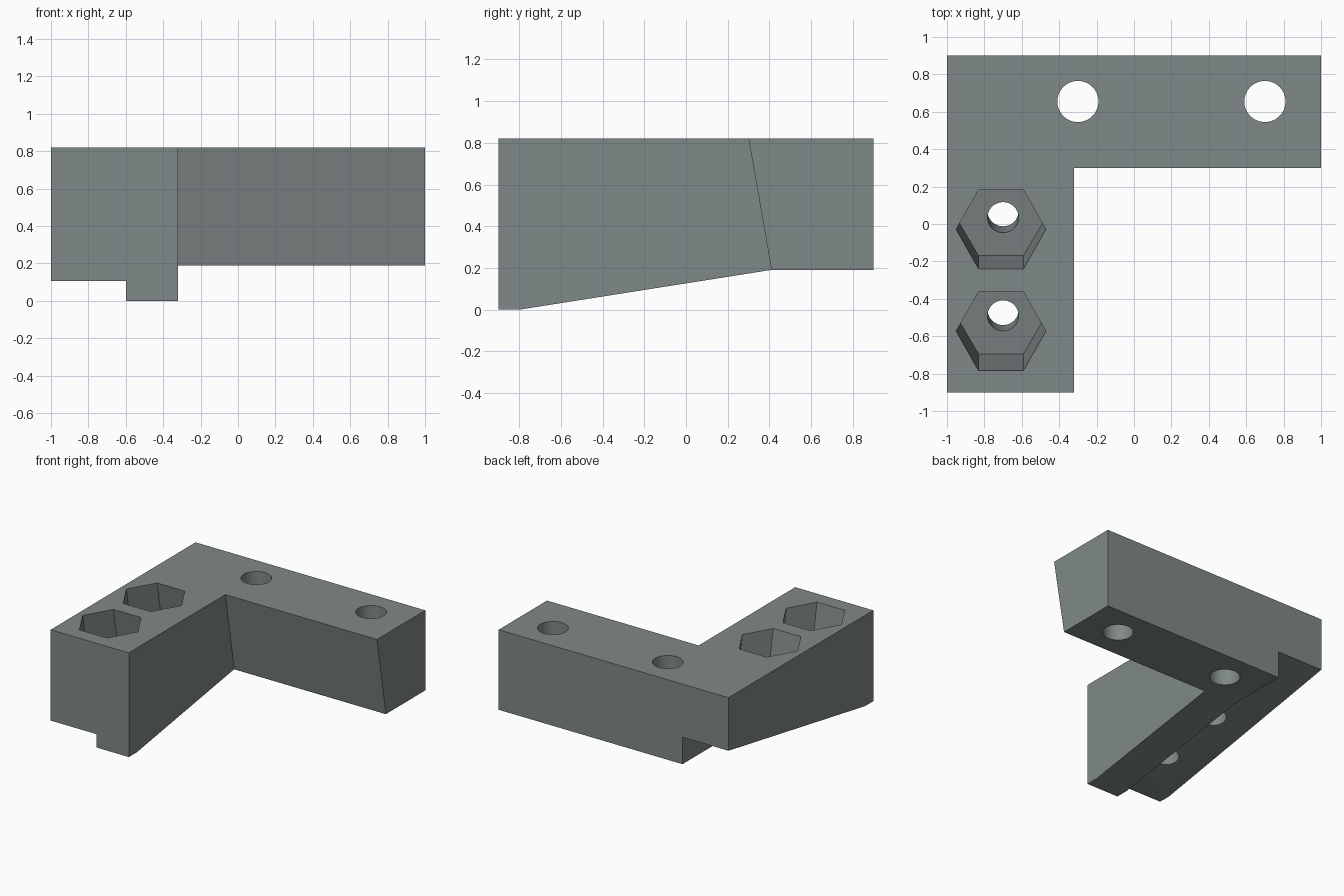
import bpy, bmesh, math
from mathutils import Matrix

if "Cube" in bpy.data.objects:
    bpy.data.objects.remove(bpy.data.objects["Cube"])

TILT = math.radians(9.9)
TOP = 0.82

grey = bpy.data.materials.new("slate grey")
grey.diffuse_color = (0.216, 0.246, 0.246, 1)
grey.use_nodes = True
grey.node_tree.nodes["Principled BSDF"].inputs["Base Color"].default_value = grey.diffuse_color


def prism(name, pts, lo, hi, matrix):
    """Extrude a 2D outline from lo to hi along local z."""
    bm = bmesh.new()
    a = [bm.verts.new((u, v, lo)) for u, v in pts]
    b = [bm.verts.new((u, v, hi)) for u, v in pts]
    n = len(pts)
    bm.faces.new(a[::-1])
    bm.faces.new(b)
    for i in range(n):
        bm.faces.new((a[i], a[(i + 1) % n], b[(i + 1) % n], b[i]))
    bmesh.ops.transform(bm, matrix=matrix, verts=bm.verts)
    bmesh.ops.recalc_face_normals(bm, faces=bm.faces)
    mesh = bpy.data.meshes.new(name)
    bm.to_mesh(mesh)
    bm.free()
    mesh.materials.append(grey)
    obj = bpy.data.objects.new(name, mesh)
    bpy.context.collection.objects.link(obj)
    return obj


def ngon(n, r):
    return [(r * math.cos(2 * math.pi * i / n), r * math.sin(2 * math.pi * i / n))
            for i in range(n)]


# Side profiles are drawn as (y, z) and extruded along x
SIDE = Matrix(((0, 0, 1, 0), (1, 0, 0, 0), (0, 1, 0, 0), (0, 0, 0, 1)))

# Full-width block with the sloping underside
body = prism("angle_bracket",
             [(-0.9, 0), (-0.8, 0), (0.405, 0.19), (0.9, 0.19), (0.9, TOP), (-0.9, TOP)],
             -1, 1, SIDE)

# Removes the open corner, leaving the L shape with a leaning inner face
lean = math.tan(TILT)
cutters = [prism("corner_cutter",
                 [(-1, -0.1), (0.41 + 0.29 * lean, -0.1), (0.41 - 0.73 * lean, 0.92), (-1, 0.92)],
                 -0.32, 1.1, SIDE)]

# Removes the sloping recess under the outer half of the arm
cutters.append(prism("recess_cutter",
                     [(-1, -0.1), (1, -0.1), (1, 0.42), (-0.8, 0.105), (-1, 0.105)],
                     -1.1, -0.6, SIDE))

# Upright bolt holes in the bar
for x in (-0.3, 0.7):
    cutters.append(prism("bar_hole_cutter", ngon(64, 0.11), -0.1, 1,
                         Matrix.Translation((x, 0.655, 0))))

# Tilted nut pockets and their screw holes in the arm
for y, z in ((0.035, 0.455), (-0.49, 0.345)):
    tilt = Matrix.Rotation(TILT, 4, 'X')
    cutters.append(prism("nut_pocket_cutter", ngon(6, 0.24), 0, 0.7,
                         Matrix.Translation((-0.711, y, z)) @ tilt))
    cutters.append(prism("screw_hole_cutter", ngon(48, 0.083), -0.45, 0.1,
                         Matrix.Translation((-0.70, y, z)) @ tilt))

# Apply the cuts in order, then drop the cutters
bpy.context.view_layer.objects.active = body
body.select_set(True)
for c in cutters:
    mod = body.modifiers.new("cut", 'BOOLEAN')
    mod.operation = 'DIFFERENCE'
    mod.solver = 'EXACT'
    mod.object = c
    bpy.ops.object.modifier_apply(modifier=mod.name)
    bpy.data.objects.remove(c)

bpy.ops.object.shade_smooth_by_angle(angle=math.radians(25))
